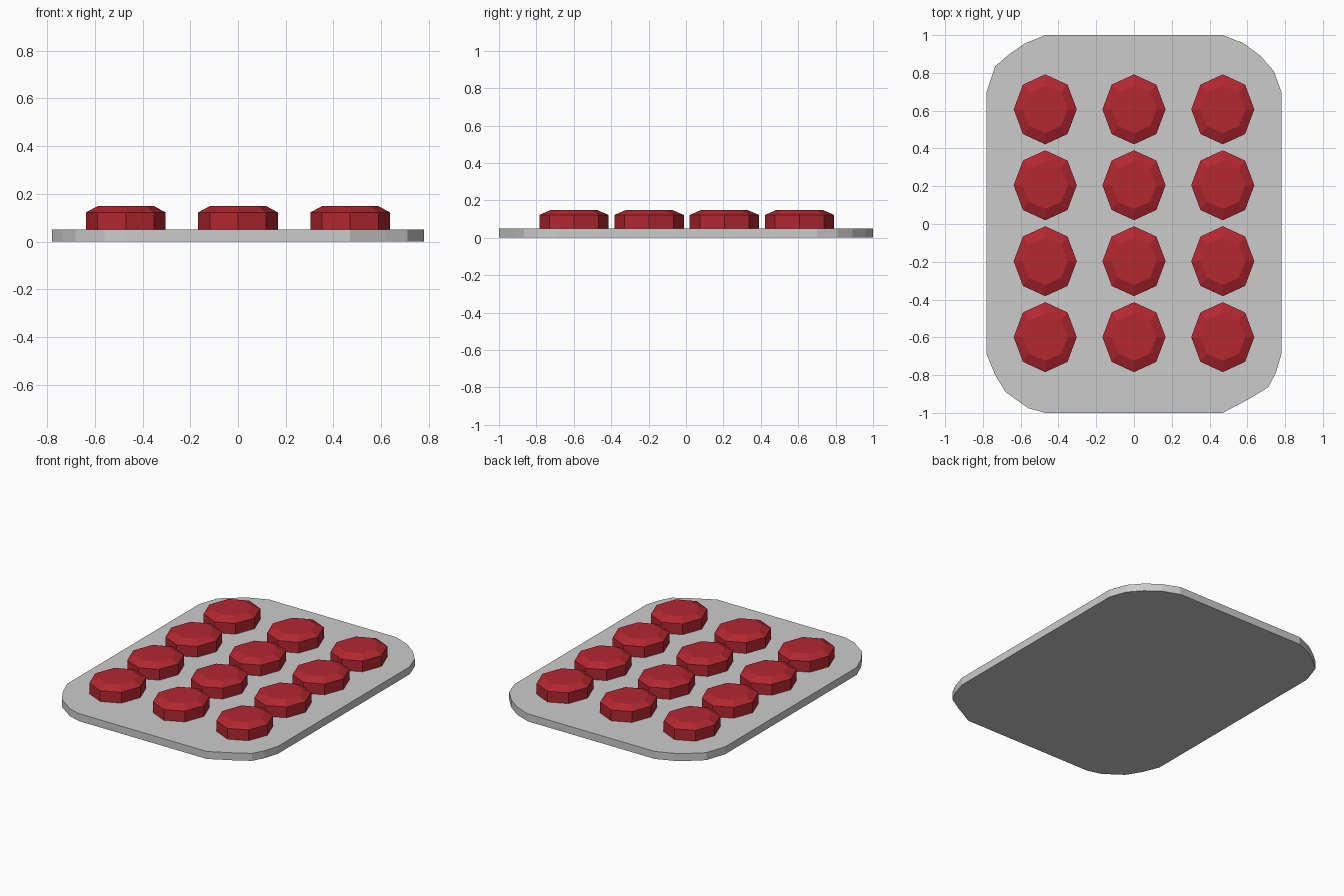
import bpy
from math import cos, sin, pi

if "Cube" in bpy.data.objects:
    bpy.data.objects.remove(bpy.data.objects["Cube"])

red = bpy.data.materials.new("red")
red.diffuse_color = (0.45, 0.02, 0.03, 1)
red.use_nodes = True
red.node_tree.nodes["Principled BSDF"].inputs["Base Color"].default_value = red.diffuse_color


def loft(name, rings, material=None):
    """Solid through stacked rings of equal point count, capped at both ends."""
    n = len(rings[0])
    verts = [p for ring in rings for p in ring]
    faces = [list(range(n))[::-1], list(range(len(verts) - n, len(verts)))]
    for k in range(len(rings) - 1):
        for i in range(n):
            j = (i + 1) % n
            faces.append([k * n + i, k * n + j, (k + 1) * n + j, (k + 1) * n + i])
    mesh = bpy.data.meshes.new(name)
    mesh.from_pydata(verts, [], faces)
    if material:
        mesh.materials.append(material)
    obj = bpy.data.objects.new(name, mesh)
    bpy.context.collection.objects.link(obj)
    return obj


def octagon(cx, cy, rx, ry, z):
    return [(cx + rx * cos(i * pi / 4), cy + ry * sin(i * pi / 4), z) for i in range(8)]


# Tray: slab with hand-cut rounded corners, counter-clockwise from above
outline = [
    (0.47, -1), (0.62, -0.92), (0.71, -0.865), (0.75, -0.79), (0.78, -0.69),
    (0.78, 0.70), (0.74, 0.81), (0.67, 0.89), (0.58, 0.957), (0.47, 1),
    (-0.47, 1), (-0.58, 0.955), (-0.665, 0.895), (-0.735, 0.835), (-0.78, 0.70),
    (-0.78, -0.69), (-0.735, -0.80), (-0.68, -0.89), (-0.56, -0.975), (-0.47, -1),
]
loft("tray", [[(x, y, z) for x, y in outline] for z in (0, 0.05)])

# Buttons: octagonal, chamfered tops, 3 x 4 grid
for row in range(4):
    for col in range(3):
        cx, cy = (col - 1) * 0.47, 0.607 - row * 0.402
        loft(f"button_{row + 1}_{col + 1}", [
            octagon(cx, cy, 0.167, 0.185, 0.045),
            octagon(cx, cy, 0.167, 0.185, 0.122),
            octagon(cx, cy, 0.119, 0.125, 0.148),
        ], red)
